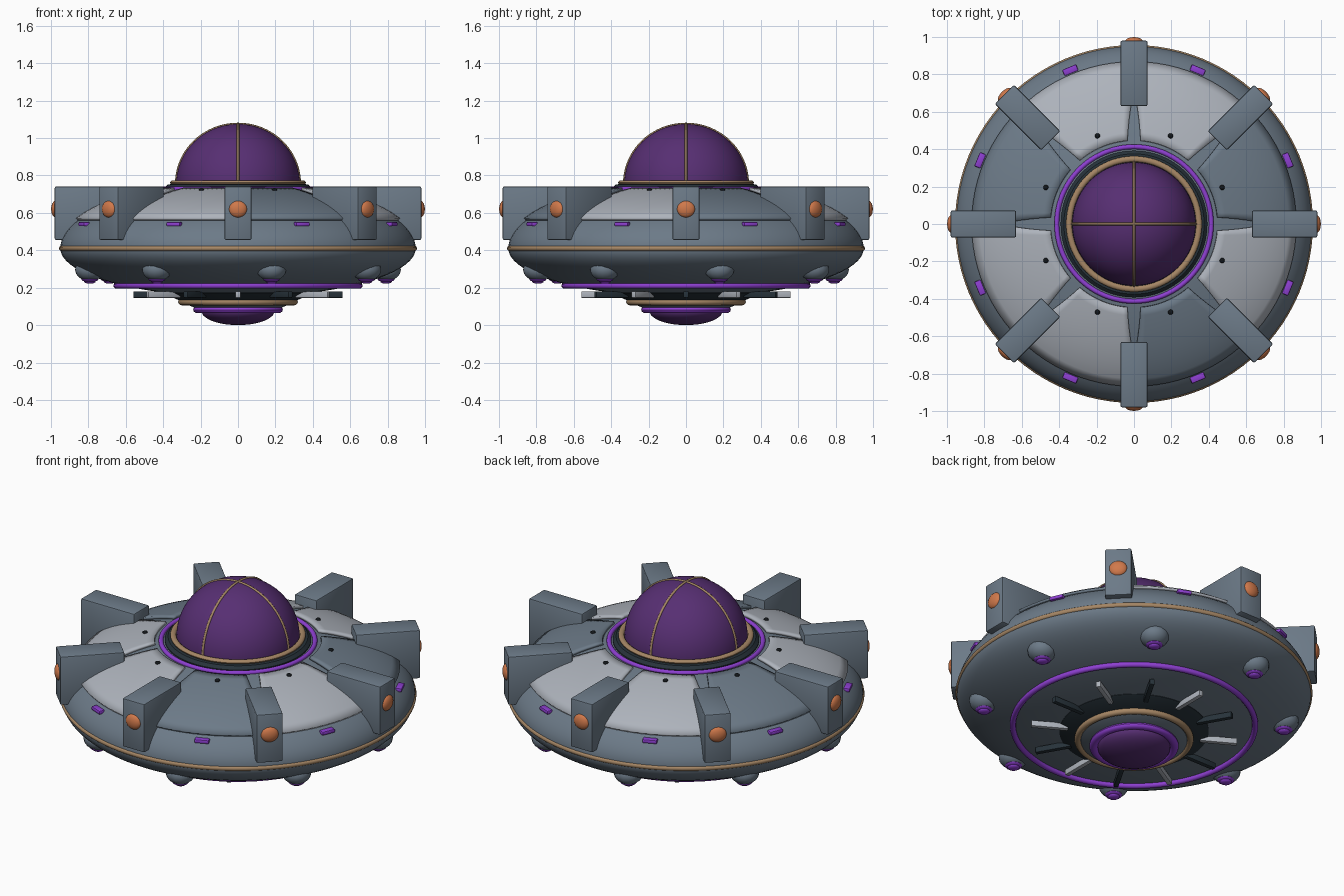
import bpy, bmesh
from math import sin, cos, pi, sqrt, radians
from mathutils import Matrix, Vector

cube = bpy.data.objects.get("Cube")
if cube:
    bpy.data.objects.remove(cube, do_unlink=True)


def material(name, r, g, b):
    m = bpy.data.materials.new(name)
    m.use_nodes = True
    m.diffuse_color = (r, g, b, 1)
    m.node_tree.nodes["Principled BSDF"].inputs["Base Color"].default_value = (r, g, b, 1)
    return m


grey = material("blue grey metal", 0.15, 0.195, 0.245)
silver = material("light silver", 0.42, 0.45, 0.50)
dark = material("dark slate", 0.02, 0.032, 0.042)
brass = material("brass", 0.38, 0.24, 0.13)
violet = material("bright violet", 0.27, 0.05, 0.64)
glass = material("deep purple glass", 0.095, 0.028, 0.17)
orange = material("orange lamp", 0.63, 0.19, 0.07)
black = material("black", 0.006, 0.008, 0.01)


def finish(name, bm, mat, smooth=True):
    mesh = bpy.data.meshes.new(name)
    bm.to_mesh(mesh)
    bm.free()
    mesh.materials.append(mat)
    obj = bpy.data.objects.new(name, mesh)
    bpy.context.collection.objects.link(obj)
    if smooth:
        bpy.ops.object.select_all(action="DESELECT")
        obj.select_set(True)
        bpy.context.view_layer.objects.active = obj
        bpy.ops.object.shade_smooth_by_angle(angle=radians(35))
    return obj


def revolve(name, profile, mat, segments=96, closed=False):
    """Spin a (radius, height) profile around the z axis."""
    bm = bmesh.new()
    verts = [bm.verts.new((r, 0, z)) for r, z in profile]
    pairs = list(zip(verts, verts[1:]))
    if closed:
        pairs.append((verts[-1], verts[0]))
    edges = [bm.edges.new(p) for p in pairs]
    bmesh.ops.spin(bm, geom=verts + edges, axis=(0, 0, 1), cent=(0, 0, 0),
                   angle=2 * pi, steps=segments)
    bmesh.ops.remove_doubles(bm, verts=bm.verts, dist=0.0005)
    bmesh.ops.recalc_face_normals(bm, faces=bm.faces)
    return finish(name, bm, mat)


def ring(name, radius, z, thick, mat, height=None):
    h = height or thick
    steps = [2 * pi * i / 12 for i in range(12)]
    return revolve(name, [(radius + thick * cos(a), z + h * sin(a)) for a in steps],
                   mat, closed=True)


def ball(name, loc, scale, mat, angle=0, segments=24, rings=12):
    bm = bmesh.new()
    bmesh.ops.create_uvsphere(bm, u_segments=segments, v_segments=rings, radius=1)
    bm.transform(Matrix.Rotation(angle, 4, "Z") @ Matrix.Translation(loc)
                 @ Matrix.Diagonal((*scale, 1)))
    return finish(name, bm, mat)


def block(name, loc, size, mat, angle=0, bevel=0.006):
    bm = bmesh.new()
    bmesh.ops.create_cube(bm, size=1)
    bm.transform(Matrix.Diagonal((*size, 1)))
    bmesh.ops.bevel(bm, geom=bm.edges[:], offset=bevel, segments=2, profile=0.5,
                    affect="EDGES")
    bm.transform(Matrix.Rotation(angle, 4, "Z") @ Matrix.Translation(loc))
    return finish(name, bm, mat)


# Saucer hull: two half ellipses meeting at the rim
RIM, MID, UP, DOWN = 0.95, 0.41, 0.35, 0.26


def top_z(r):
    return MID + UP * sqrt(max(0, 1 - (r / RIM) ** 2))


arc = [pi * i / 48 - pi / 2 for i in range(49)]
revolve("saucer_hull", [(RIM * cos(a), MID + (UP if a > 0 else DOWN) * sin(a)) for a in arc], grey)
ring("rim_trim", 0.943, 0.41, 0.014, brass)
ring("rim_seal", 0.917, 0.452, 0.022, dark, 0.016)


# Curved armour plates, tapering apart toward the cockpit
def plate(name, angle, mat):
    bm = bmesh.new()
    bmesh.ops.create_grid(bm, x_segments=10, y_segments=12, size=1)
    for v in bm.verts:
        t = (v.co.x + 1) / 2
        r = 0.445 + 0.415 * t
        half = radians(18 + 3.8 * min(1, t * 1.8))
        a = angle + v.co.y * half
        v.co = Vector((r * cos(a), r * sin(a), top_z(r) + 0.001))
    obj = finish(name, bm, mat)
    mod = obj.modifiers.new("thickness", "SOLIDIFY")
    mod.thickness = 0.015
    mod.offset = 1


for i in range(8):
    a = radians(45 * i)
    between = a + radians(22.5)
    n = str(i + 1)
    plate("armour_plate_" + n, between, grey if i % 3 == 0 else silver)
    ball("plate_bolt_" + n, (0.51, 0, 0.723), (0.014, 0.014, 0.010), black, between, 12, 8)
    block("deck_light_" + n, (0.89, 0, 0.54), (0.036, 0.08, 0.022), violet, between)
    # Radial fins with end lamps
    block("fin_" + n, (0.805, 0, 0.598), (0.35, 0.144, 0.286), grey, a, 0.008)
    ball("fin_lamp_" + n, (0.975, 0, 0.62), (0.024, 0.049, 0.045), orange, a)
    # Underside pods, turned slightly from the fins
    turn = a + 0.222
    ball("pod_" + n, (0.812, 0, 0.297), (0.08, 0.08, 0.062), grey, turn, 16, 10)
    ball("pod_collar_" + n, (0.812, 0, 0.243), (0.046, 0.046, 0.012), violet, turn, 16, 8)
    ball("pod_tip_" + n, (0.812, 0, 0.234), (0.032, 0.032, 0.013), violet, turn, 16, 8)

# Cockpit dome with its collar and frame
ring("cockpit_glow_ring", 0.413, 0.727, 0.013, violet)
revolve("cockpit_collar", [(0.392, 0.70), (0.392, 0.735), (0.375, 0.752), (0.33, 0.756),
                           (0.33, 0.70)], dark, closed=True)
ring("cockpit_trim", 0.347, 0.762, 0.016, brass, 0.012)
half_dome = [pi / 2 * i / 20 for i in range(21)]
revolve("cockpit_dome", [(0.33 * cos(a), 0.755 + 0.32 * sin(a)) for a in half_dome], glass)
for name, angle in (("dome_frame_side", 0), ("dome_frame_front", pi / 2)):
    curve = bpy.data.curves.new(name, "CURVE")
    curve.dimensions = "3D"
    curve.bevel_depth = 0.007
    curve.bevel_resolution = 2
    line = curve.splines.new("POLY")
    line.points.add(40)
    for i, p in enumerate(line.points):
        t = pi * i / 40
        p.co = (0.33 * cos(t) * cos(angle), 0.33 * cos(t) * sin(angle),
                0.755 + 0.32 * sin(t), 1)
    curve.materials.append(brass)
    bpy.context.collection.objects.link(bpy.data.objects.new(name, curve))

# Underside: glow ring, engine base, spokes and lens
ring("belly_glow_ring", 0.65, 0.211, 0.016, violet)
revolve("engine_base", [(0, 0.19), (0.40, 0.19), (0.40, 0.172), (0.31, 0.13), (0, 0.13)], dark)
ring("engine_trim", 0.302, 0.124, 0.018, brass)
revolve("engine_neck", [(0, 0.14), (0.295, 0.14), (0.285, 0.115), (0.225, 0.09), (0, 0.09)], grey)
ring("lens_glow_ring", 0.216, 0.082, 0.024, violet, 0.018)
ball("engine_lens", (0, 0, 0.075), (0.195, 0.195, 0.075), glass, 0, 48, 20)
for i in range(12):
    block("spoke_" + str(i + 1), (0.46, 0, 0.163), (0.2, 0.026, 0.034),
          silver if i % 2 else dark, radians(30 * i), 0.003)
